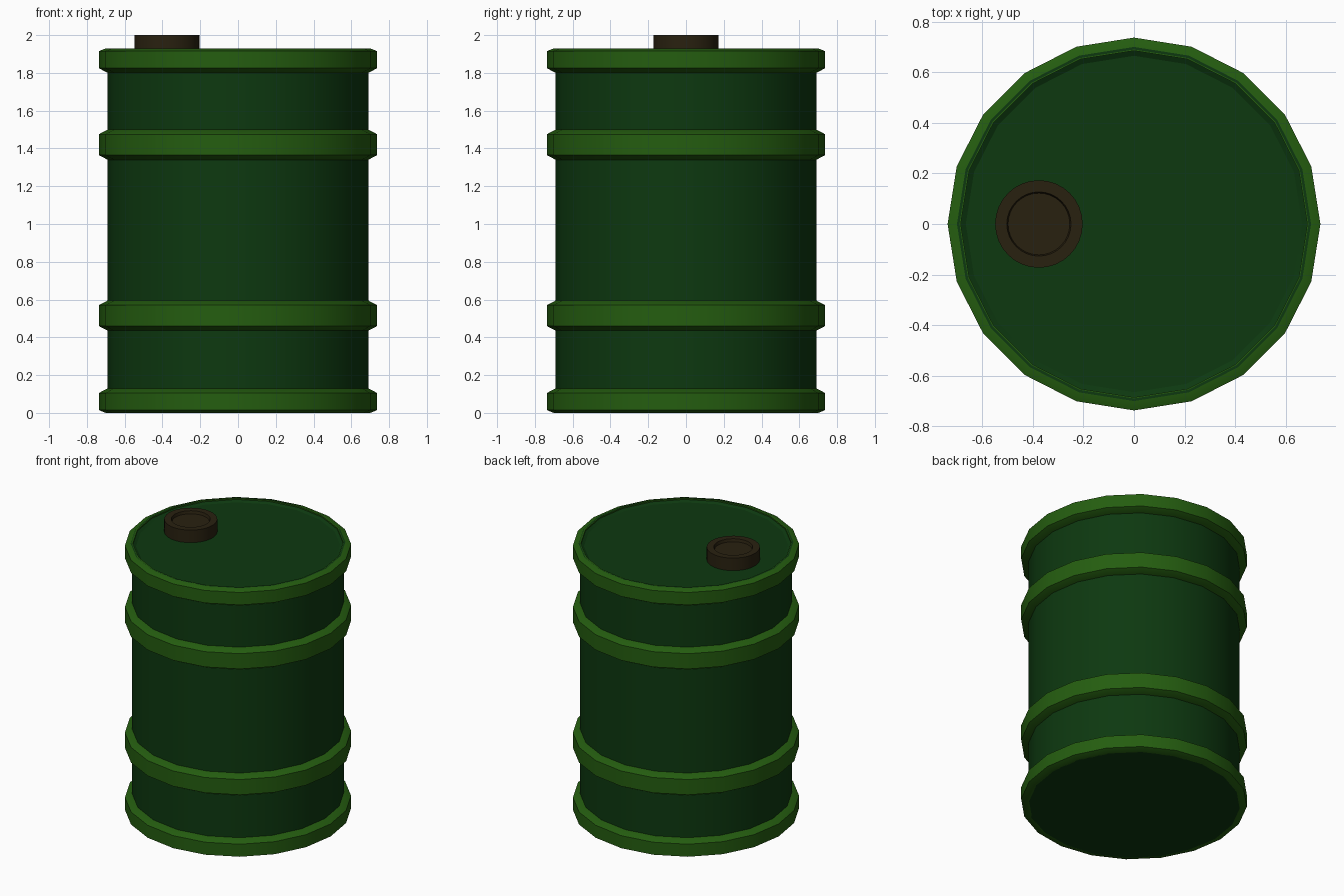
import bpy, bmesh, math

if "Cube" in bpy.data.objects:
    bpy.data.objects.remove(bpy.data.objects["Cube"], do_unlink=True)


def material(name, rgb):
    m = bpy.data.materials.new(name)
    m.use_nodes = True
    m.diffuse_color = (*rgb, 1)
    bsdf = m.node_tree.nodes["Principled BSDF"]
    bsdf.inputs["Base Color"].default_value = (*rgb, 1)
    bsdf.inputs["Roughness"].default_value = 0.7
    return m


DARK_GREEN = material("dark green", (0.004, 0.040, 0.005))
LIGHT_GREEN = material("light green", (0.018, 0.110, 0.005))
BROWN = material("dark brown", (0.022, 0.015, 0.005))


def lathe(name, profile, mat, sides=20, centre=(0, 0), closed=False):
    """Revolve (radius, height) points around z; radius 0 makes a pole."""
    bm = bmesh.new()
    rings = []
    for r, z in profile:
        count = sides if r > 0 else 1
        rings.append([bm.verts.new((r * math.cos(math.tau * i / sides),
                                    r * math.sin(math.tau * i / sides), z))
                      for i in range(count)])
    pairs = list(zip(rings, rings[1:]))
    if closed:
        pairs.append((rings[-1], rings[0]))
    for a, b in pairs:
        for i in range(sides):
            j = (i + 1) % sides
            quad = [a[i % len(a)], a[j % len(a)], b[j % len(b)], b[i % len(b)]]
            bm.faces.new(list(dict.fromkeys(quad)))
    bmesh.ops.recalc_face_normals(bm, faces=bm.faces)
    mesh = bpy.data.meshes.new(name)
    bm.to_mesh(mesh)
    bm.free()
    mesh.materials.append(mat)
    obj = bpy.data.objects.new(name, mesh)
    bpy.context.collection.objects.link(obj)
    obj.location = (*centre, 0)
    bpy.ops.object.select_all(action="DESELECT")
    obj.select_set(True)
    bpy.context.view_layer.objects.active = obj
    bpy.ops.object.shade_smooth_by_angle(angle=math.radians(30))
    return obj


# Drum body with flat base, and a lid sunk inside the top rim
lathe("drum_body", [(0, 0), (0.69, 0), (0.69, 1.93), (0.70, 1.93),
                    (0.665, 1.91), (0, 1.91)], DARK_GREEN)


# Chamfered hoops: bottom rim, two middle ribs, top rim
def hoop(name, low, high, low_cut=0.025, high_cut=0.025, low_r=0.69, high_r=0.69):
    lathe(name, [(0.685, low), (low_r, low), (0.737, low + low_cut),
                 (0.737, high - high_cut), (high_r, high), (0.685, high)],
          LIGHT_GREEN, closed=True)


hoop("bottom_rim", 0.0, 0.13, low_cut=0.015, low_r=0.70)
hoop("lower_rib", 0.435, 0.595)
hoop("upper_rib", 1.34, 1.50)
hoop("top_rim", 1.80, 1.93, high_cut=0.015, high_r=0.70)

# Filler cap with a dished top
lathe("filler_cap", [(0, 1.905), (0.173, 1.905), (0.173, 2.0), (0.127, 2.0),
                     (0.122, 1.98), (0, 1.98)], BROWN, sides=32, centre=(-0.376, 0))
